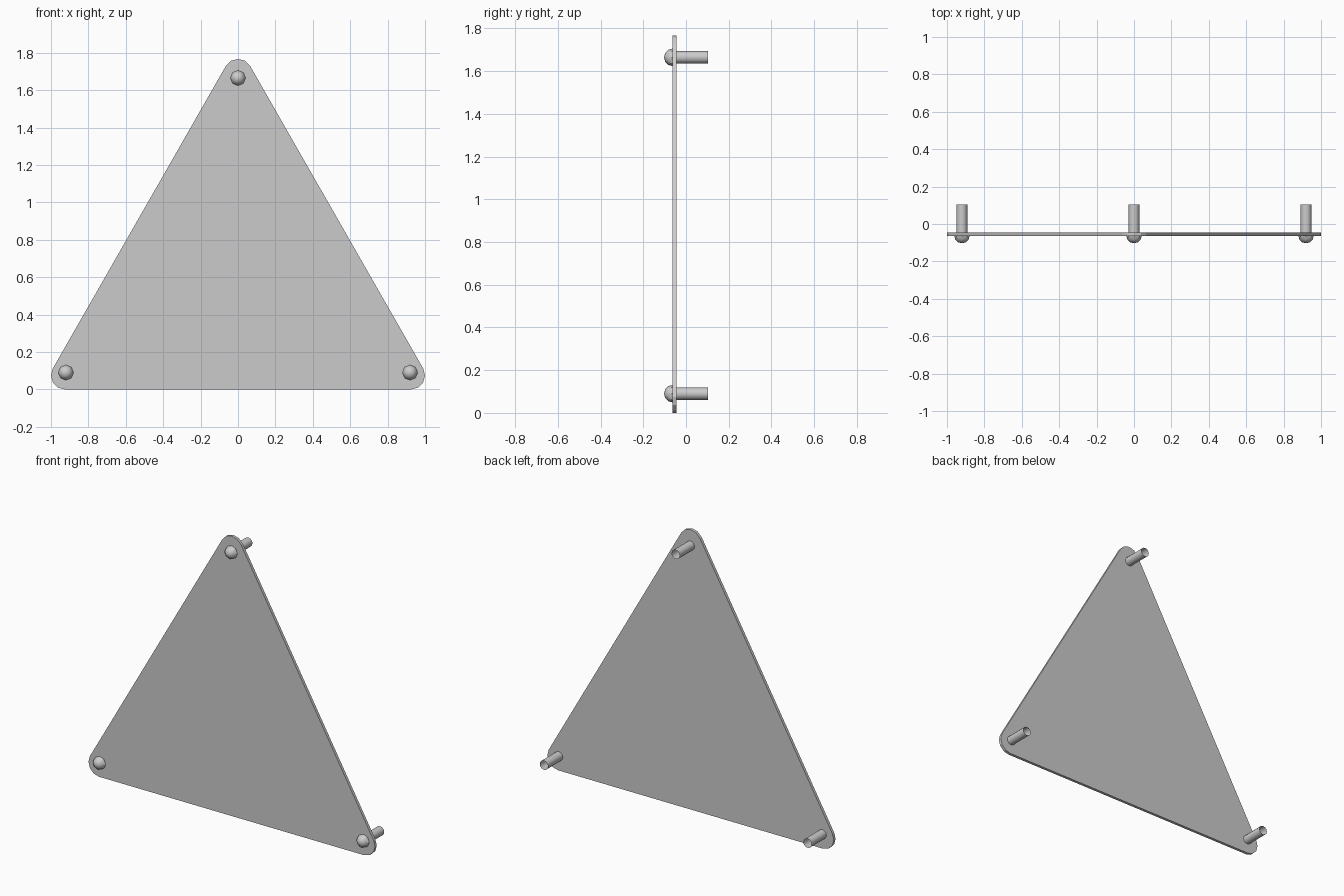
import bpy, bmesh
from math import sin, cos, pi, radians

if "Cube" in bpy.data.objects:
    bpy.data.objects.remove(bpy.data.objects["Cube"])

FRONT, BACK = -0.063, -0.045      # plate faces
PINS = [(-0.92, 0.09), (0.92, 0.09), (0, 1.665)]


def make(name, bm, smooth=None):
    bmesh.ops.recalc_face_normals(bm, faces=bm.faces)
    me = bpy.data.meshes.new(name)
    bm.to_mesh(me)
    bm.free()
    ob = bpy.data.objects.new(name, me)
    bpy.context.collection.objects.link(ob)
    if smooth:
        bpy.context.view_layer.objects.active = ob
        ob.select_set(True)
        bpy.ops.object.shade_smooth_by_angle(angle=radians(smooth))
        ob.select_set(False)
    return ob


# Triangular plate with rounded corners (four segments each)
bm = bmesh.new()
outline = []
for cx, cz, start in ((0.925, 0.075, -90), (0, 1.692, 30), (-0.925, 0.075, 150)):
    for i in range(5):
        a = radians(start + 30 * i)
        outline.append((cx + 0.075 * cos(a), cz + 0.075 * sin(a)))
face = bm.faces.new([bm.verts.new((x, FRONT, z)) for x, z in outline])
ext = bmesh.ops.extrude_face_region(bm, geom=[face], use_keep_orig=True)
for v in ext["geom"]:
    if isinstance(v, bmesh.types.BMVert):
        v.co.y = BACK
make("plate", bm)


def ring(bm, x, y, z, r, n):
    return [bm.verts.new((x + r * cos(2 * pi * i / n), y, z + r * sin(2 * pi * i / n)))
            for i in range(n)]


def bridge(bm, a, b):
    n = len(a)
    for i in range(n):
        bm.faces.new((a[i], a[(i + 1) % n], b[(i + 1) % n], b[i]))


for k, (x, z) in enumerate(PINS, 1):
    # Domed rivet head on the front
    bm = bmesh.new()
    rings = [ring(bm, x, FRONT - 0.04 * sin(t), z, 0.041 * cos(t), 8)
             for t in (0, pi / 6, pi / 3)]
    for a, b in zip(rings, rings[1:]):
        bridge(bm, a, b)
    tip = bm.verts.new((x, FRONT - 0.04, z))
    for i in range(8):
        bm.faces.new((rings[-1][i], rings[-1][(i + 1) % 8], tip))
    make(f"rivet_head_{k}", bm, 40)

    # Open-ended hollow shank behind the plate
    bm = bmesh.new()
    bridge(bm, ring(bm, x, FRONT, z, 0.029, 12), ring(bm, x, 0.103, z, 0.029, 12))
    make(f"rivet_shank_{k}", bm, 40)
